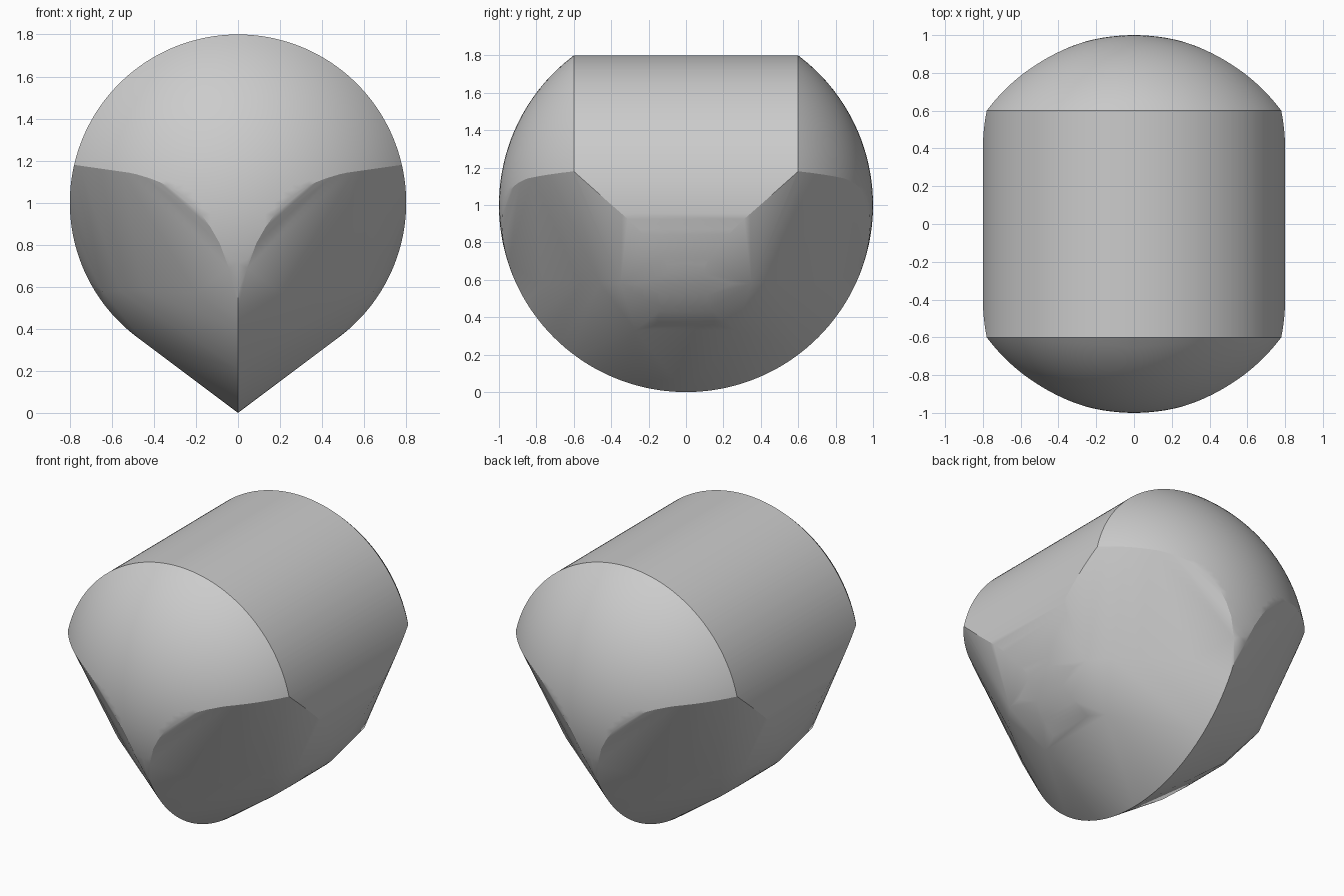
import bpy
import bmesh
from math import sin, cos, pi, sqrt, radians, asin

cube = bpy.data.objects.get("Cube")
if cube:
    bpy.data.objects.remove(cube)

BALL, BARREL, RIM = 1.0, 0.8, 0.6      # ball radius, barrel radius, rim distance
CORNER_Z = 1.18
CORNER_X = sqrt(BARREL ** 2 - (CORNER_Z - 1) ** 2)

# Lower border of the rounded end caps: (x, z)
CAP_EDGE = [(0, 0.54), (0.05, 0.71), (0.1, 0.84), (0.2, 0.98), (0.28, 1.055),
            (0.4, 1.11), (0.5, 1.14), (CORNER_X, CORNER_Z)]
# Half length of the barrel by height: (z, y)
BARREL_EDGE = [(0.36, 0.15), (0.4, 0.15), (0.55, 0.1), (0.68, 0.1),
               (0.88, 0.26), (1.02, 0.42), (CORNER_Z, RIM)]
# Bulge of the four lower cheeks
CHEEK = [(0.66, 0.25, 0.58), (0.645, 0.35, 0.58), (0.56, 0.46, 0.58),
         (0.45, 0.57, 0.58), (0.2, 0.765, 0.57), (0.44, 0.27, 0.33)]


def along(edge, t):
    """Read a border at t, holding the last value beyond its end."""
    for (t0, v0), (t1, v1) in zip(edge, edge[1:]):
        if t <= t1:
            return v0 + (v1 - v0) * max(0, t - t0) / (t1 - t0)
    return edge[-1][1]


points = set()


def add(x, y, z):
    """Add a point and its mirror images in x and y."""
    for sx in (-1, 1):
        for sy in (-1, 1):
            points.add((round(sx * x, 5) + 0.0, round(sy * y, 5) + 0.0, round(z, 5)))


# Rounded end caps
COLS, ROWS = 28, 28
for i in range(COLS + 1):
    x = CORNER_X * sin(pi / 2 * i / COLS)
    low, high = along(CAP_EDGE, x), 1 + sqrt(BARREL ** 2 - x * x)
    for j in range(ROWS + 1):
        z = low + (high - low) * j / ROWS
        add(x, sqrt(max(0, BALL ** 2 - x * x - (z - 1) ** 2)), z)

# Barrel, narrowing down the sides until its lower tangent line
start = -asin(BARREL)
STEPS = 72
for i in range(STEPS + 1):
    a = start + (pi / 2 - start) * i / STEPS
    z = 1 + BARREL * sin(a)
    add(BARREL * cos(a), along(BARREL_EDGE, z), z)

# Lower cheeks
for p in CHEEK:
    add(*p)

# Curved keel under the body
KEEL = 64
for i in range(KEEL + 1):
    a = pi / 2 * i / KEEL
    add(0, BALL * sin(a), 1 - BALL * cos(a))

# Skin over all parts
bm = bmesh.new()
for p in sorted(points):
    bm.verts.new(p)
bmesh.ops.convex_hull(bm, input=bm.verts[:])
loose = [v for v in bm.verts if not v.link_faces]
bmesh.ops.delete(bm, geom=loose, context='VERTS')
bmesh.ops.recalc_face_normals(bm, faces=bm.faces[:])
mesh = bpy.data.meshes.new("body")
bm.to_mesh(mesh)
bm.free()
body = bpy.data.objects.new("body", mesh)
bpy.context.collection.objects.link(body)

# Plain grey material
GREY = (0.6, 0.6, 0.6, 1)
mat = bpy.data.materials.new("plain grey")
mat.use_nodes = True
mat.diffuse_color = GREY
mat.node_tree.nodes["Principled BSDF"].inputs["Base Color"].default_value = GREY
mesh.materials.append(mat)

bpy.ops.object.select_all(action='DESELECT')
body.select_set(True)
bpy.context.view_layer.objects.active = body
bpy.ops.object.shade_smooth_by_angle(angle=radians(22))
